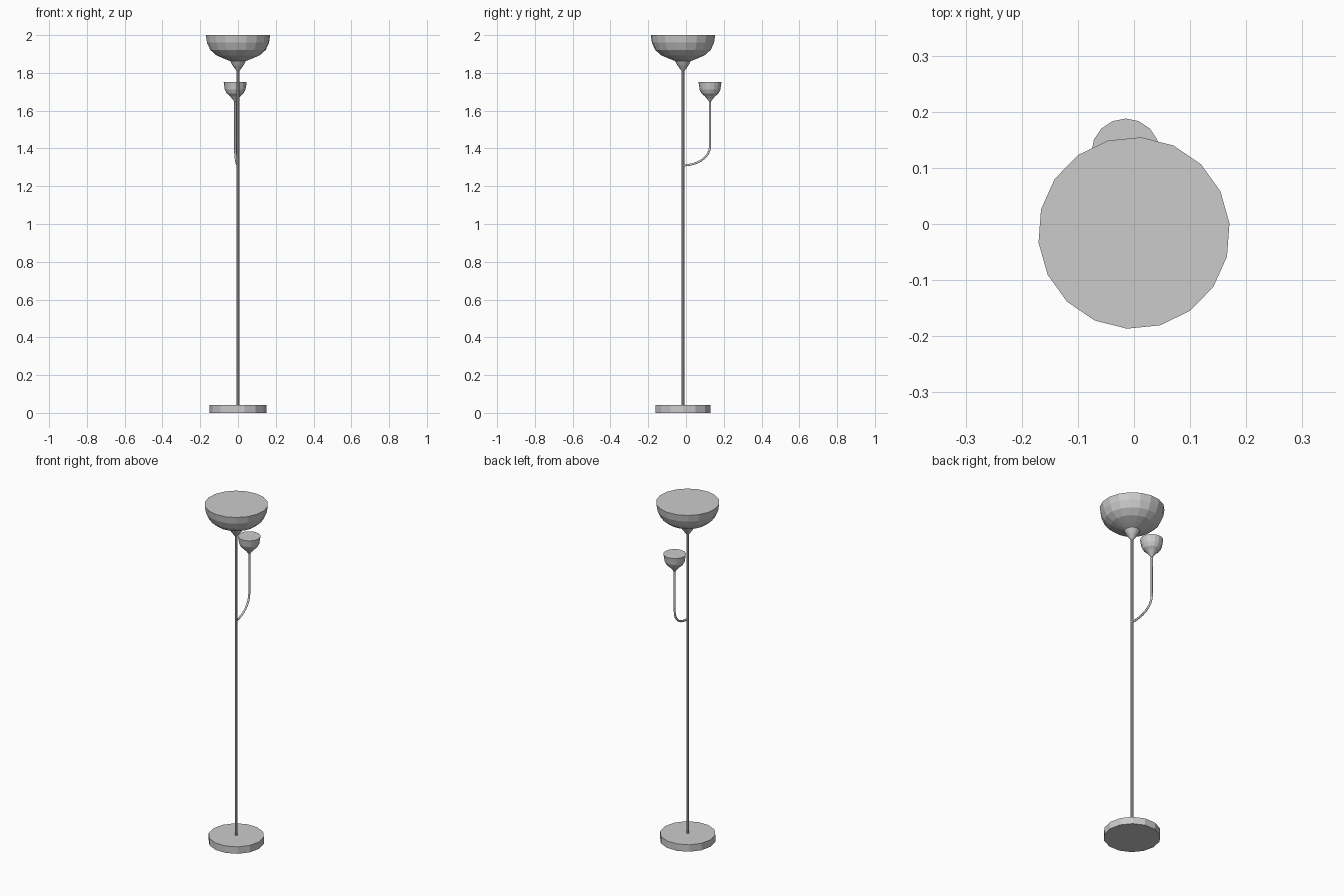
import bpy, bmesh, math

if "Cube" in bpy.data.objects:
    bpy.data.objects.remove(bpy.data.objects["Cube"])

POLE = (0.0, -0.016)    # axis of the main stem
CUP = (-0.015, 0.127)   # axis of the side reading light


def lathe(name, profile, centre, sides, turn=0.0):
    """Revolve (radius, z) points, bottom to top, into a capped solid."""
    bm = bmesh.new()
    rings = []
    for r, z in profile:
        rings.append([bm.verts.new((centre[0] + r * math.cos(turn + math.tau * i / sides),
                                    centre[1] + r * math.sin(turn + math.tau * i / sides), z))
                      for i in range(sides)])
    for low, high in zip(rings, rings[1:]):
        for i in range(sides):
            j = (i + 1) % sides
            bm.faces.new((low[i], low[j], high[j], high[i]))
    bm.faces.new(rings[0][::-1])
    bm.faces.new(rings[-1])
    mesh = bpy.data.meshes.new(name)
    bm.to_mesh(mesh)
    bm.free()
    obj = bpy.data.objects.new(name, mesh)
    bpy.context.collection.objects.link(obj)
    return obj


def tube(name, points, radius):
    """Round tube along a path of points."""
    curve = bpy.data.curves.new(name, 'CURVE')
    curve.dimensions = '3D'
    curve.bevel_depth = radius
    curve.bevel_resolution = 1
    curve.use_fill_caps = True
    spline = curve.splines.new('POLY')
    spline.points.add(len(points) - 1)
    for p, co in zip(spline.points, points):
        p.co = (*co, 1.0)
    obj = bpy.data.objects.new(name, curve)
    bpy.context.collection.objects.link(obj)
    return obj


# weighted foot disc
lathe("base", [(0.15, 0.0), (0.15, 0.041)], POLE, 14)

# main stem
lathe("pole", [(0.0075, 0.04), (0.0075, 1.82)], POLE, 8)

# large uplighter bowl with a flared funnel neck
lathe("main_shade", [(0.006, 1.808), (0.028, 1.838), (0.042, 1.863), (0.075, 1.876),
                     (0.115, 1.893), (0.148, 1.922), (0.165, 1.96), (0.171, 2.0)],
      POLE, 18, 0.1)

# small cup of the side light
lathe("side_shade", [(0.005, 1.648), (0.015, 1.662), (0.028, 1.677), (0.045, 1.692),
                     (0.055, 1.712), (0.061, 1.752)], CUP, 16)

# arm: quarter bend out of the pole, then straight up to the cup
path = []
for i in range(9):
    a = math.pi / 2 * i / 8
    s = math.sin(a)
    path.append((POLE[0] + (CUP[0] - POLE[0]) * s,
                 POLE[1] + (CUP[1] - POLE[1]) * s,
                 1.31 + 0.1 * (1 - math.cos(a))))
path.append((*CUP, 1.655))
tube("side_arm", path, 0.006)
